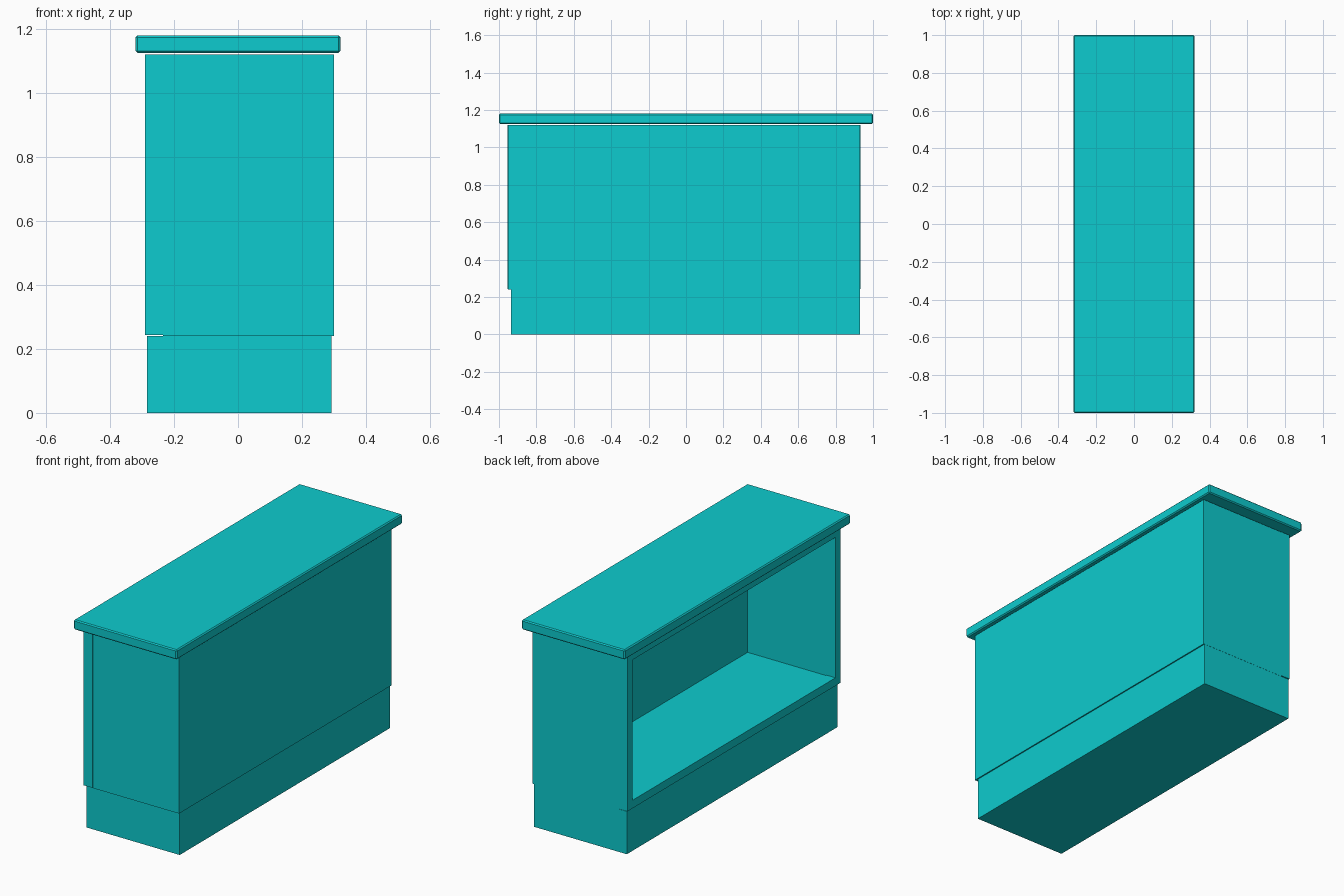
import bpy
import bmesh
from mathutils import Vector

cube = bpy.data.objects.get("Cube")
if cube:
    bpy.data.objects.remove(cube, do_unlink=True)

turquoise = bpy.data.materials.new("turquoise")
turquoise.use_nodes = True
turquoise.diffuse_color = (0.004, 0.60, 0.62, 1)
turquoise.node_tree.nodes["Principled BSDF"].inputs["Base Color"].default_value = turquoise.diffuse_color


def board(name, low, high, bevel=0.0):
    """Box between two opposite corners, optionally with eased edges."""
    low, high = Vector(low), Vector(high)
    bm = bmesh.new()
    bmesh.ops.create_cube(bm, size=1)
    bmesh.ops.scale(bm, vec=high - low, verts=bm.verts)
    mesh = bpy.data.meshes.new(name)
    bm.to_mesh(mesh)
    bm.free()
    mesh.materials.append(turquoise)
    obj = bpy.data.objects.new(name, mesh)
    obj.location = (low + high) / 2
    bpy.context.collection.objects.link(obj)
    if bevel:
        mod = obj.modifiers.new("eased_edges", "BEVEL")
        mod.width = bevel
        mod.segments = 1
    return obj


BASE_TOP, BODY_TOP = 0.24, 1.12
Y0, Y1 = -0.955, 0.933          # ends of the cabinet
X0, X1 = -0.29, 0.30            # open side and closed side
T = 0.045                       # board thickness
XF = X0 + 0.055                 # back of the face frame

# Plinth and worktop
board("base", (-0.284, -0.935, 0), (0.293, 0.93, BASE_TOP))
board("worktop", (-0.32, -1, 1.125), (0.32, 1, 1.18), 0.006)

# Cabinet carcass
board("front_end_panel", (XF, Y0 + 0.004, BASE_TOP), (X1, Y0 + T, BODY_TOP))
board("back_end_panel", (XF, Y1 - T, BASE_TOP), (X1 - T, Y1 - 0.002, BODY_TOP))
board("closed_side_panel", (X1 - T, Y0 + T, BASE_TOP), (X1, Y1 - 0.002, BODY_TOP))
for name, z in (("cabinet_floor", BASE_TOP), ("cabinet_ceiling", BODY_TOP - T)):
    board(name, (XF, Y0 + T, z), (X1 - T, Y1 - T, z + T))

# Face frame around the opening
for name, y in (("front_stile", Y0), ("back_stile", Y1 - T)):
    board(name, (X0, y, BASE_TOP + 0.003), (XF, y + T, BODY_TOP))
for name, z in (("bottom_rail", BASE_TOP + 0.003), ("top_rail", BODY_TOP - T)):
    board(name, (X0, Y0 + T, z), (XF, Y1 - T, z + T))
